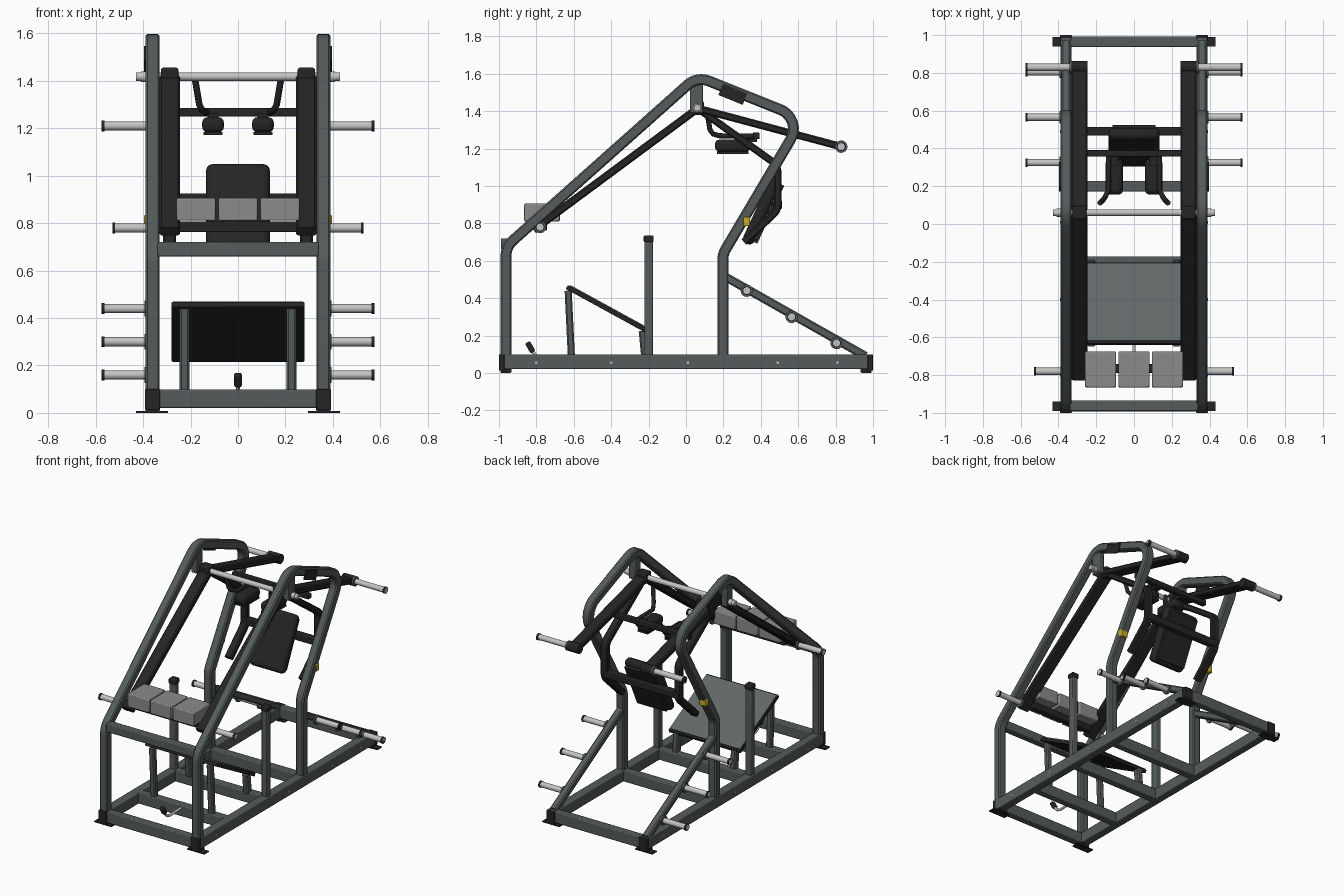
import bpy, bmesh, math
from mathutils import Vector, Matrix

if "Cube" in bpy.data.objects:
    bpy.data.objects.remove(bpy.data.objects["Cube"])


def material(name, rgb):
    m = bpy.data.materials.new(name)
    m.diffuse_color = (*rgb, 1)
    m.use_nodes = True
    m.node_tree.nodes["Principled BSDF"].inputs["Base Color"].default_value = m.diffuse_color
    return m


FRAME = material("frame_grey", (0.092, 0.105, 0.105))
BLACK = material("black", (0.018, 0.018, 0.018))
PLATE = material("plate_grey", (0.12, 0.135, 0.14))
BLOCK = material("block_grey", (0.26, 0.26, 0.26))
SILVER = material("silver", (0.55, 0.55, 0.55))
YELLOW = material("yellow", (0.55, 0.42, 0.02))


def finish(name, bm, mat, bevel=0.0, segments=2):
    bmesh.ops.recalc_face_normals(bm, faces=bm.faces)
    me = bpy.data.meshes.new(name)
    bm.to_mesh(me)
    bm.free()
    ob = bpy.data.objects.new(name, me)
    bpy.context.collection.objects.link(ob)
    me.materials.append(mat)
    if bevel:
        mod = ob.modifiers.new("bevel", 'BEVEL')
        mod.width, mod.segments = bevel, segments
    bpy.context.view_layer.objects.active = ob
    for o in bpy.context.selected_objects:
        o.select_set(False)
    ob.select_set(True)
    bpy.ops.object.shade_smooth_by_angle(angle=math.radians(35))
    return ob


def box(name, centre, size, mat, tilt=0.0, bevel=0.0, segments=2):
    bm = bmesh.new()
    bmesh.ops.create_cube(bm, size=1)
    bm.transform(Matrix.Translation(centre) @ Matrix.Rotation(math.radians(tilt), 4, 'X')
                 @ Matrix.Diagonal((*size, 1)))
    return finish(name, bm, mat, bevel, segments)


def rod_x(name, x0, x1, y, z, r, mat):
    bm = bmesh.new()
    bmesh.ops.create_cone(bm, cap_ends=True, segments=24, radius1=r, radius2=r, depth=abs(x1 - x0))
    bm.transform(Matrix.Translation(((x0 + x1) / 2, y, z)) @ Matrix.Rotation(math.pi / 2, 4, 'Y'))
    return finish(name, bm, mat)


def fillet(points, radius, steps=8):
    """Round the inner corners of a (y, z) path."""
    pts = [Vector(p) for p in points]
    out = [pts[0]]
    for a, b, c in zip(pts, pts[1:], pts[2:]):
        u, v = (a - b).normalized(), (c - b).normalized()
        half = u.angle(v) / 2
        t = radius / math.tan(half)
        mid = b + (u + v).normalized() * (radius / math.sin(half))
        d0, d1 = b + u * t - mid, b + v * t - mid
        for i in range(steps + 1):
            k = i / steps
            out.append(mid + (d0 * (1 - k) + d1 * k).normalized() * radius)
    return out + [pts[-1]]


def tube(name, x, points, width, depth, mat, radius=0.1, chamfer=0.008):
    """Sweep a chamfered rectangle along a path in the side plane."""
    path = fillet(points, radius)
    w, d, c = width / 2, depth / 2, chamfer
    section = [(w, d - c), (w - c, d), (c - w, d), (-w, d - c),
               (-w, c - d), (c - w, -d), (w - c, -d), (w, c - d)]
    bm = bmesh.new()
    rings = []
    for i, p in enumerate(path):
        t = (path[min(i + 1, len(path) - 1)] - path[max(i - 1, 0)]).normalized()
        n = Vector((-t.y, t.x))
        rings.append([bm.verts.new((x + a, p.x + n.x * b, p.y + n.y * b)) for a, b in section])
    for r0, r1 in zip(rings, rings[1:]):
        for i in range(8):
            j = (i + 1) % 8
            bm.faces.new((r0[i], r0[j], r1[j], r1[i]))
    bm.faces.new(rings[0])
    bm.faces.new(rings[-1])
    return finish(name, bm, mat)


def round_bar(name, points, r, mat):
    cu = bpy.data.curves.new(name, 'CURVE')
    cu.dimensions, cu.bevel_depth, cu.bevel_resolution, cu.use_fill_caps = '3D', r, 3, True
    sp = cu.splines.new('POLY')
    sp.points.add(len(points) - 1)
    for p, co in zip(sp.points, points):
        p.co = (*co, 1)
    cu.materials.append(mat)
    bpy.context.collection.objects.link(bpy.data.objects.new(name, cu))


def peg(name, s, x0, x1, y, z):
    """Weight peg with a base collar and an end cap."""
    rod_x(name, s * x0, s * x1, y, z, 0.019, SILVER)
    rod_x(name + "_collar", s * x0, s * (x0 + 0.012), y, z, 0.033, FRAME)
    rod_x(name + "_cap", s * (x1 - 0.012), s * x1, y, z, 0.023, BLACK)


# Base cross members and upper front bar
for i, y in enumerate((-0.965, -0.61, -0.2, 0.2, 0.965)):
    box(f"base_crossbar_{i}", (0, y, 0.06), (0.68, 0.055, 0.078), FRAME, bevel=0.006)
box("front_crossbar", (0, -0.962, 0.69), (0.68, 0.055, 0.06), FRAME, bevel=0.006)

for s, side in ((-1, "left"), (1, "right")):
    X = s * 0.36
    # Base rail, caps and feet
    box(f"base_rail_{side}", (X, 0, 0.06), (0.06, 1.98, 0.08), FRAME, bevel=0.006)
    for e, end in ((-1, "front"), (1, "rear")):
        box(f"rail_cap_{end}_{side}", (X, e * 0.985, 0.056), (0.064, 0.03, 0.088), BLACK, bevel=0.004)
        box(f"foot_{end}_{side}", (X, e * 0.962, 0.012), (0.06, 0.06, 0.02), BLACK)
        box(f"foot_plate_{end}_{side}", (X + s * 0.003, e * 0.965, 0.004), (0.135, 0.05, 0.008), BLACK)
    for y in (-0.8, -0.4, 0.01, 0.49, 0.81):
        rod_x(f"rail_bolt_{side}", s * 0.385, s * 0.393, y, 0.055, 0.007, SILVER)
    # Bent main frame with pivot bracket and label plate
    tube(f"main_frame_{side}", X, [(-0.962, 0.09), (-0.962, 0.676), (0.06, 1.586), (0.625, 1.36),
                                   (0.197, 0.636), (0.197, 0.09)], 0.06, 0.058, FRAME, 0.11)
    box(f"pivot_bracket_{side}", (X, 0.057, 1.465), (0.045, 0.07, 0.15), FRAME, bevel=0.005)
    box(f"side_plate_{side}", (s * 0.392, 0.25, 1.49), (0.008, 0.14, 0.065), BLACK, tilt=-22)
    box(f"latch_{side}", (s * 0.368, 0.325, 0.81), (0.055, 0.035, 0.05), YELLOW, bevel=0.005)
    # Stop post
    box(f"stop_post_{side}", (X, -0.2, 0.395), (0.045, 0.045, 0.62), FRAME, bevel=0.006)
    box(f"stop_cap_{side}", (X, -0.2, 0.717), (0.052, 0.052, 0.036), BLACK, bevel=0.006)
    # Rear brace with storage pegs
    tube(f"rear_brace_{side}", X, [(0.2, 0.52), (0.96, 0.09)], 0.05, 0.046, FRAME)
    for i, (y, z) in enumerate(((0.325, 0.44), (0.565, 0.3), (0.805, 0.16))):
        peg(f"storage_peg_{i}_{side}", s, 0.383, 0.575, y, z)
    # Foot platform supports
    tube(f"platform_front_leg_{side}", s * 0.225, [(-0.613, 0.09), (-0.63, 0.44)], 0.042, 0.038, FRAME)
    tube(f"platform_rear_leg_{side}", s * 0.225, [(-0.215, 0.09), (-0.228, 0.225)], 0.042, 0.05, FRAME)
    # Lever arm: front and rear beams on the pivot
    A = s * 0.288
    box(f"lever_hub_{side}", (A, 0.06, 1.418), (0.075, 0.07, 0.075), BLACK, bevel=0.01)
    tube(f"lever_front_{side}", A, [(0.07, 1.42), (-0.815, 0.765)], 0.085, 0.042, BLACK)
    tube(f"lever_rear_{side}", A, [(0.05, 1.418), (0.83, 1.21)], 0.085, 0.04, BLACK)
    rod_x(f"lever_end_{side}", s * 0.245, s * 0.332, 0.83, 1.21, 0.033, BLACK)
    peg(f"rear_peg_{side}", s, 0.33, 0.575, 0.83, 1.21)
    peg(f"front_peg_{side}", s, 0.33, 0.53, -0.78, 0.78)
    # Curved carriage arm beside the back pad
    tube(f"carriage_arm_{side}", A, [(0.07, 1.41), (0.49, 1.11), (0.49, 0.87), (0.31, 0.7)],
         0.055, 0.04, BLACK, 0.07)
    # Shoulder pad and grip
    P = s * 0.105
    box(f"shoulder_pad_{side}", (P, 0.25, 1.215), (0.092, 0.19, 0.065), BLACK, bevel=0.024, segments=3)
    box(f"shoulder_plate_{side}", (P, 0.25, 1.178), (0.08, 0.17, 0.012), BLACK)
    box(f"shoulder_mount_{side}", (P, 0.345, 1.25), (0.045, 0.07, 0.03), BLACK)
    round_bar(f"grip_{side}", [(s * 0.18, 0.112, 1.4), (s * 0.163, 0.128, 1.3), (s * 0.152, 0.145, 1.278),
                               (s * 0.135, 0.18, 1.268), (s * 0.135, 0.375, 1.265)], 0.014, BLACK)
    rod_x(f"pivot_nut_{side}", s * 0.39, s * 0.41, 0.06, 1.418, 0.022, SILVER)

# Pivot shaft and carriage crossbars
rod_x("pivot_shaft", -0.43, 0.43, 0.06, 1.418, 0.018, SILVER)
box("shoulder_crossbar", (0, 0.375, 1.268), (0.6, 0.036, 0.036), BLACK, bevel=0.005)
box("back_crossbar", (0, 0.49, 0.9), (0.6, 0.045, 0.05), BLACK, bevel=0.006)
box("lever_crossbar", (0, -0.765, 0.785), (0.5, 0.045, 0.045), BLACK, bevel=0.005)

# Back pad with backing board
box("back_pad", (0, 0.407, 0.868), (0.27, 0.065, 0.39), BLACK, tilt=-25, bevel=0.028, segments=3)
box("back_board", (0, 0.445, 0.85), (0.23, 0.018, 0.34), BLACK, tilt=-25)

# Row of three front blocks
for i in (-1, 0, 1):
    box(f"front_block_{i + 1}", (i * 0.177, -0.77, 0.858), (0.165, 0.19, 0.095), BLOCK, bevel=0.006)

# Sloped foot platform
slope = -28.7
up = Vector((0, math.sin(math.radians(28.7)), math.cos(math.radians(28.7))))
mid = Vector((0, -0.422, 0.342))
box("foot_platform", mid, (0.56, 0.49, 0.024), BLACK, tilt=slope, bevel=0.004)
box("platform_tread", mid + up * 0.014, (0.55, 0.465, 0.008), PLATE, tilt=slope)

# Release pedal
round_bar("pedal_rod", [(0, -0.62, 0.08), (0, -0.76, 0.075), (0, -0.795, 0.085), (0, -0.82, 0.115)], 0.009, SILVER)
box("pedal_grip", (0, -0.833, 0.138), (0.032, 0.03, 0.06), BLACK, tilt=30, bevel=0.008)
